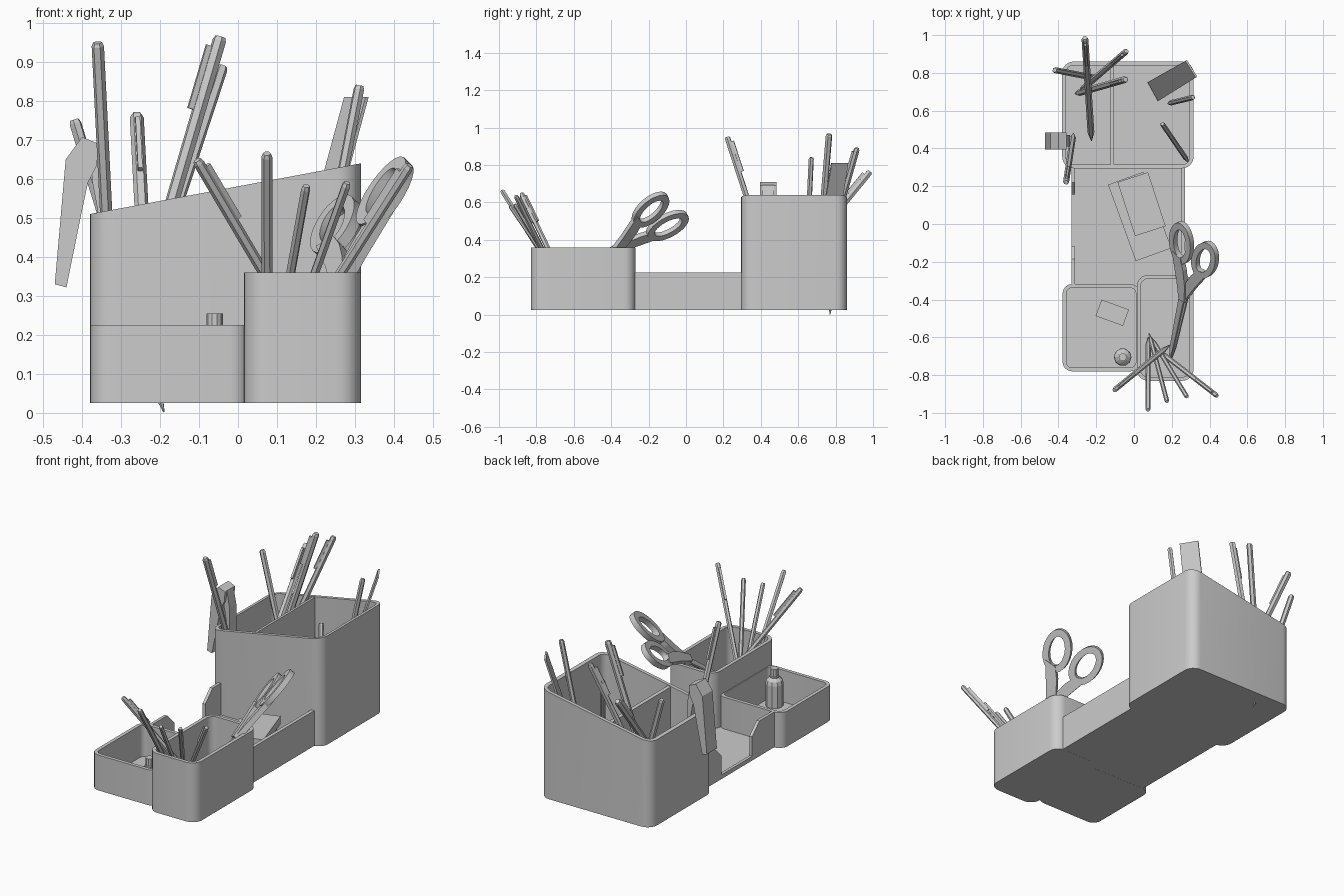
import bpy, bmesh
from math import sin, cos, pi, radians
from mathutils import Vector, Matrix

if "Cube" in bpy.data.objects:
    bpy.data.objects.remove(bpy.data.objects["Cube"])

def make(name, loops, close_a=True, close_b=True, wrap=False, mat=Matrix(), smooth=False):
    """Skin a list of equal-length point loops into one mesh object."""
    bm = bmesh.new()
    rows = [[bm.verts.new(mat @ Vector(p)) for p in lp] for lp in loops]
    n = len(rows[0])
    pairs = list(zip(rows, rows[1:])) + ([(rows[-1], rows[0])] if wrap else [])
    for a, b in pairs:
        for i in range(n):
            j = (i + 1) % n
            bm.faces.new((a[i], a[j], b[j], b[i]))
    if not wrap:
        if close_a:
            bm.faces.new(rows[0][::-1])
        if close_b:
            bm.faces.new(rows[-1])
    bmesh.ops.recalc_face_normals(bm, faces=bm.faces)
    me = bpy.data.meshes.new(name)
    bm.to_mesh(me)
    bm.free()
    ob = bpy.data.objects.new(name, me)
    bpy.context.collection.objects.link(ob)
    if smooth:
        bpy.ops.object.select_all(action='DESELECT')
        ob.select_set(True)
        bpy.context.view_layer.objects.active = ob
        bpy.ops.object.shade_smooth_by_angle(angle=radians(35))
    return ob

def prism(name, pts, t0, t1, mat=Matrix()):
    return make(name, [[(x, y, t) for x, y in pts] for t in (t0, t1)], mat=mat)

def box(name, lo, hi, mat=Matrix()):
    return prism(name, [(lo[0], lo[1]), (hi[0], lo[1]), (hi[0], hi[1]), (lo[0], hi[1])], lo[2], hi[2], mat)

def round_rect(x0, x1, y0, y1, r, seg=6):
    out = []
    for k, (cx, cy) in enumerate([(x1 - r, y1 - r), (x0 + r, y1 - r), (x0 + r, y0 + r), (x1 - r, y0 + r)]):
        for i in range(seg + 1):
            a = (k + i / seg) * pi / 2
            out.append((cx + r * cos(a), cy + r * sin(a)))
    return out

def container(name, x0, x1, y0, y1, top, r=0.06, th=0.02, z0=0.025, floor=0.045):
    """Open rounded bin; top is a function of x."""
    o = round_rect(x0, x1, y0, y1, r)
    n = round_rect(x0 + th, x1 - th, y0 + th, y1 - th, r - th)
    return make(name, [[(x, y, z0) for x, y in o], [(x, y, top(x)) for x, y in o],
                       [(x, y, top(x)) for x, y in n], [(x, y, floor) for x, y in n]], smooth=True)

def lathe(name, prof, sides, mat=Matrix()):
    return make(name, [[(r * cos(2 * pi * i / sides), r * sin(2 * pi * i / sides), z)
                        for i in range(sides)] for r, z in prof], mat=mat)

def pen(name, base, tip, r=0.014, clip=False):
    """Writing tool from its point (base) to its upper end (tip)."""
    b, t = Vector(base), Vector(tip)
    d = t - b
    L = d.length
    m = Matrix.Translation(b) @ d.to_track_quat('Z', 'Y').to_matrix().to_4x4()
    lathe(name, [(0.002, 0), (r, 0.07), (r, L - 0.01), (r * 0.75, L)], 6, m)
    if clip:
        box(name + "_clip", (-0.006, r * 0.8, L - 0.2), (0.006, r + 0.012, L - 0.03), m)

# Bins
slope = lambda x: 0.51 + (x + 0.38) * 0.13 / 0.695
container("back_bin", -0.38, 0.315, 0.295, 0.86, slope)
make("back_bin_divider", [[(x, y, 0.04) for x, y in q] for q in
     [[(-0.125, 0.305), (-0.107, 0.305), (-0.107, 0.85), (-0.125, 0.85)]]] +
     [[(x, y, slope(x) - 0.004) for x, y in
       [(-0.125, 0.305), (-0.107, 0.305), (-0.107, 0.85), (-0.125, 0.85)]]])
container("front_cup", 0.015, 0.315, -0.83, -0.27, lambda x: 0.36)
container("front_tray", -0.378, 0.03, -0.78, -0.318, lambda x: 0.225, r=0.05)

# Middle tray with a notched left wall
box("middle_floor", (-0.328, -0.33, 0.0255), (0.268, 0.30, 0.045))
box("middle_right_wall", (0.25, -0.28, 0.026), (0.27, 0.30, 0.225))
yz = Matrix(((0, 0, 1, 0), (1, 0, 0, 0), (0, 1, 0, 0), (0, 0, 0, 1)))
prism("middle_left_wall", [(-0.325, 0.026), (0.30, 0.026), (0.30, 0.225), (0.22, 0.225), (0.155, 0.16),
      (0.155, 0.05), (-0.12, 0.05), (-0.12, 0.16), (-0.185, 0.225), (-0.325, 0.225)], -0.33, -0.313, yz)

# Paper pads, eraser and glue bottle
box("lower_pad", (-0.1, -0.215, 0), (0.1, 0.215, 0.06),
    Matrix.Translation((0.03, 0.04, 0.045)) @ Matrix.Rotation(radians(20), 4, 'Z'))
box("upper_pad", (-0.085, -0.15, 0), (0.085, 0.15, 0.045),
    Matrix.Translation((0.04, 0.105, 0.105)) @ Matrix.Rotation(radians(18), 4, 'Z'))
box("eraser", (-0.077, -0.046, 0), (0.077, 0.046, 0.05),
    Matrix.Translation((-0.115, -0.47, 0.045)) @ Matrix.Rotation(radians(-20), 4, 'Z'))
lathe("glue_bottle", [(0.047, 0.045), (0.047, 0.17), (0.042, 0.19), (0.025, 0.205), (0.025, 0.212), (0.021, 0.214),
      (0.021, 0.255)], 10, Matrix.Translation((-0.06, -0.705, 0)))

# Pens and pencils
for name, base, tip, r, clip in [
    ("back_pen_1", (-0.32, 0.48, 0.15), (-0.36, 0.22, 0.95), 0.016, True),
    ("back_pen_2", (-0.225, 0.44, 0.1), (-0.26, 0.985, 0.765), 0.018, True),
    ("back_pen_3", (-0.31, 0.69, 0.06), (-0.045, 0.765, 0.965), 0.018, True),
    ("back_pen_4", (-0.29, 0.70, 0.13), (-0.04, 0.915, 0.89), 0.016, True),
    ("back_pencil_1", (-0.19, 0.77, 0.002), (-0.42, 0.815, 0.752), 0.016, False),
    ("back_pencil_2", (0.18, 0.638, 0.16), (0.312, 0.67, 0.84), 0.014, False),
    ("back_pencil_3", (0.29, 0.325, 0.06), (0.15, 0.53, 0.6), 0.013, False),
    ("front_pen_1", (0.19, -0.64, 0.15), (-0.105, -0.88, 0.648), 0.014, True),
    ("front_pencil_1", (0.075, -0.6, 0.05), (0.074, -0.985, 0.665), 0.014, False),
    ("front_pencil_2", (0.08, -0.58, 0.05), (0.175, -0.94, 0.582), 0.012, False),
    ("front_pencil_3", (0.09, -0.6, 0.06), (0.28, -0.915, 0.59), 0.012, False),
    ("front_pen_2", (0.13, -0.67, 0.15), (0.44, -0.91, 0.635), 0.013, True)]:
    pen(name, base, tip, r, clip)

# Ruler: thin leaning plate
q = [(0.08, 0.755, 0.07), (0.135, 0.655, 0.07), (0.335, 0.78, 0.81), (0.28, 0.868, 0.81)]
make("ruler", [q, [(x - 0.008, y - 0.005, z) for x, y, z in q]])

# Stapler hooked over the left wall of the back bin
xz = Matrix(((1, 0, 0, 0), (0, 0, 1, 0), (0, 1, 0, 0), (0, 0, 0, 1)))
prism("stapler_outer_arm", [(-0.47, 0.33), (-0.44, 0.322), (-0.402, 0.51), (-0.385, 0.59), (-0.362, 0.635),
      (-0.358, 0.69), (-0.40, 0.708), (-0.442, 0.65)], 0.395, 0.485, xz)
prism("stapler_inner_arm", [(-0.375, 0.69), (-0.375, 0.6), (-0.36, 0.52), (-0.355, 0.36), (-0.34, 0.36),
      (-0.34, 0.6), (-0.357, 0.692)], 0.41, 0.47, xz)

# Scissors: built flat (u along length, v sideways), then tilted into the cup
u = Vector((0.125, 0.59, 0.442)).normalized()
v = Vector((0.12, -0.10, 0.075))
v = (v - u * v.dot(u)).normalized()
w = u.cross(v)
S = Matrix((u, v, w)).transposed().to_4x4()
S.translation = (0.19, -0.73, 0.08)
for side, nm in ((1, "right"), (-1, "left")):
    off = 0.005 * side
    prism(nm + "_scissor_blade", [(0, 0), (0.1, 0.015 * side), (0.46, 0.026 * side), (0.46, -0.012 * side),
          (0.1, -0.008 * side)], off - 0.005, off + 0.005, S)
    prism(nm + "_scissor_arm", [(0.42, -0.026 * side), (0.42, 0.016 * side), (0.52, 0.055 * side), (0.67, 0.125 * side),
          (0.66, 0.06 * side), (0.60, 0.025 * side), (0.52, -0.005 * side)], -0.015 + off, 0.015 + off, S)
    R = S @ Matrix.Translation((0.742, 0.088 * side, 0)) @ Matrix.Rotation(radians(12 * side), 4, 'Z')
    ell = lambda a, b, z: [(a * cos(i * pi / 12), b * sin(i * pi / 12), z) for i in range(24)]
    make(nm + "_scissor_ring", [ell(0.122, 0.078, -0.015), ell(0.122, 0.078, 0.015), ell(0.082, 0.044, 0.015),
         ell(0.082, 0.044, -0.015)], wrap=True, mat=R, smooth=True)
